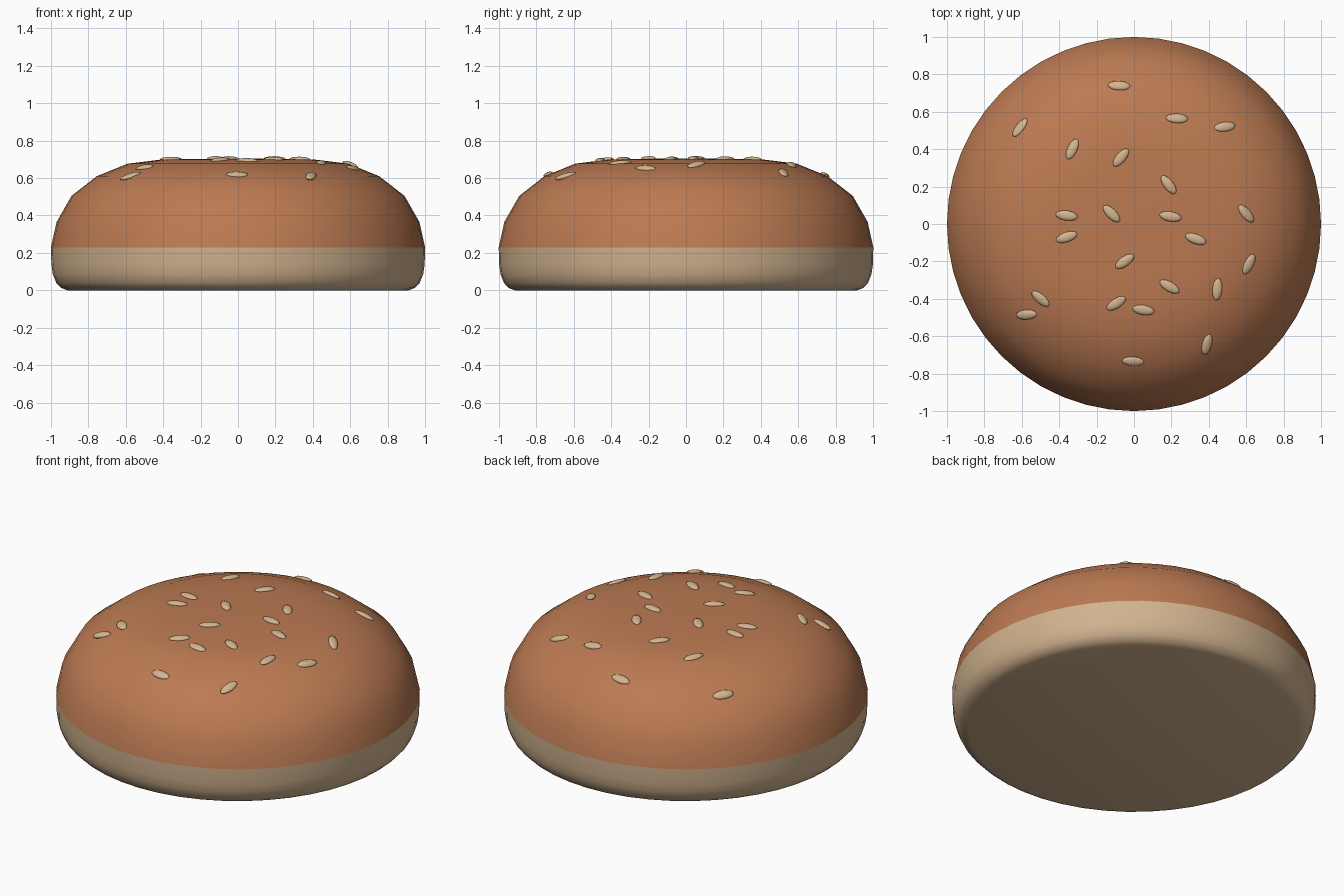
import bpy, bmesh, math
from mathutils import Vector, Matrix

if "Cube" in bpy.data.objects:
    bpy.data.objects.remove(bpy.data.objects["Cube"])

SIDES = 48


def material(name, rgb):
    m = bpy.data.materials.new(name)
    m.diffuse_color = (*rgb, 1)
    m.use_nodes = True
    m.node_tree.nodes["Principled BSDF"].inputs["Base Color"].default_value = m.diffuse_color
    return m


def finish(bm, name, mat, angle):
    bmesh.ops.recalc_face_normals(bm, faces=bm.faces[:])
    me = bpy.data.meshes.new(name)
    bm.to_mesh(me)
    bm.free()
    me.materials.append(mat)
    ob = bpy.data.objects.new(name, me)
    bpy.context.collection.objects.link(ob)
    bpy.ops.object.select_all(action='DESELECT')
    ob.select_set(True)
    bpy.context.view_layer.objects.active = ob
    bpy.ops.object.shade_smooth_by_angle(angle=math.radians(angle))
    return ob


def lathe(name, profile, mat):
    """Spin (radius, z) points round z and cap both open ends."""
    bm = bmesh.new()
    rings = []
    for r, z in profile:
        rings.append([bm.verts.new((r * math.cos(a), r * math.sin(a), z))
                      for a in (2 * math.pi * i / SIDES for i in range(SIDES))])
    for lo, hi in zip(rings, rings[1:]):
        for i in range(SIDES):
            j = (i + 1) % SIDES
            bm.faces.new((lo[i], lo[j], hi[j], hi[i]))
    bm.faces.new(rings[0])
    bm.faces.new(rings[-1])
    return finish(bm, name, mat, 50)


crust = material("crust", (0.50, 0.195, 0.085))
dough = material("dough", (0.64, 0.45, 0.275))
sesame = material("sesame", (0.66, 0.46, 0.28))

# Pale lower part with a rounded bottom edge
lathe("bun_base", [(0.91, 0), (0.945, 0.012), (0.972, 0.04), (0.99, 0.085),
                   (0.998, 0.14), (1.0, 0.23)], dough)

# Browned domed crown
dome = [(1.0, 0.23), (0.97, 0.365), (0.89, 0.505), (0.755, 0.61),
        (0.59, 0.677), (0.41, 0.699), (0.2, 0.703), (0.02, 0.704)]
lathe("bun_crown", dome, crust)


def dome_at(r):
    """Height and slope of the crown at radius r."""
    for (r1, z1), (r0, z0) in zip(dome, dome[1:]):
        if r0 <= r <= r1:
            s = (z1 - z0) / (r1 - r0)
            return z0 + s * (r - r0), s
    return dome[-1][1], 0


# Sesame seeds: x, y, heading in degrees
seeds = [(-.08, .74, -5), (-.61, .515, 55), (.23, .565, 0), (.485, .52, 12),
         (-.33, .40, 65), (-.07, .355, 50), (.185, .21, -52), (.6, .055, -45),
         (-.36, .045, -8), (-.12, .055, -45), (.195, .04, -10),
         (-.36, -.07, 18), (.33, -.08, -20), (-.05, -.20, 35),
         (.615, -.215, 62), (.19, -.335, -30), (.445, -.35, 85),
         (-.5, -.4, -38), (-.575, -.485, 8), (-.095, -.425, 33),
         (.05, -.46, -10), (.39, -.645, 80), (-.005, -.735, -5)]
bm = bmesh.new()
for x, y, heading in seeds:
    r = math.hypot(x, y)
    z, slope = dome_at(r)
    n = Vector((-slope * x / r, -slope * y / r, 1)).normalized()
    a = math.radians(heading)
    along = Vector((math.cos(a), math.sin(a), 0))
    along = (along - n * along.dot(n)).normalized()
    rot = Matrix((along, n.cross(along), n)).transposed().to_4x4()
    mat = Matrix.Translation((x, y, z)) @ rot @ Matrix.Diagonal((0.06, 0.027, 0.014, 1))
    bmesh.ops.create_uvsphere(bm, u_segments=12, v_segments=8, radius=1, matrix=mat)
finish(bm, "sesame_seeds", sesame, 60)
